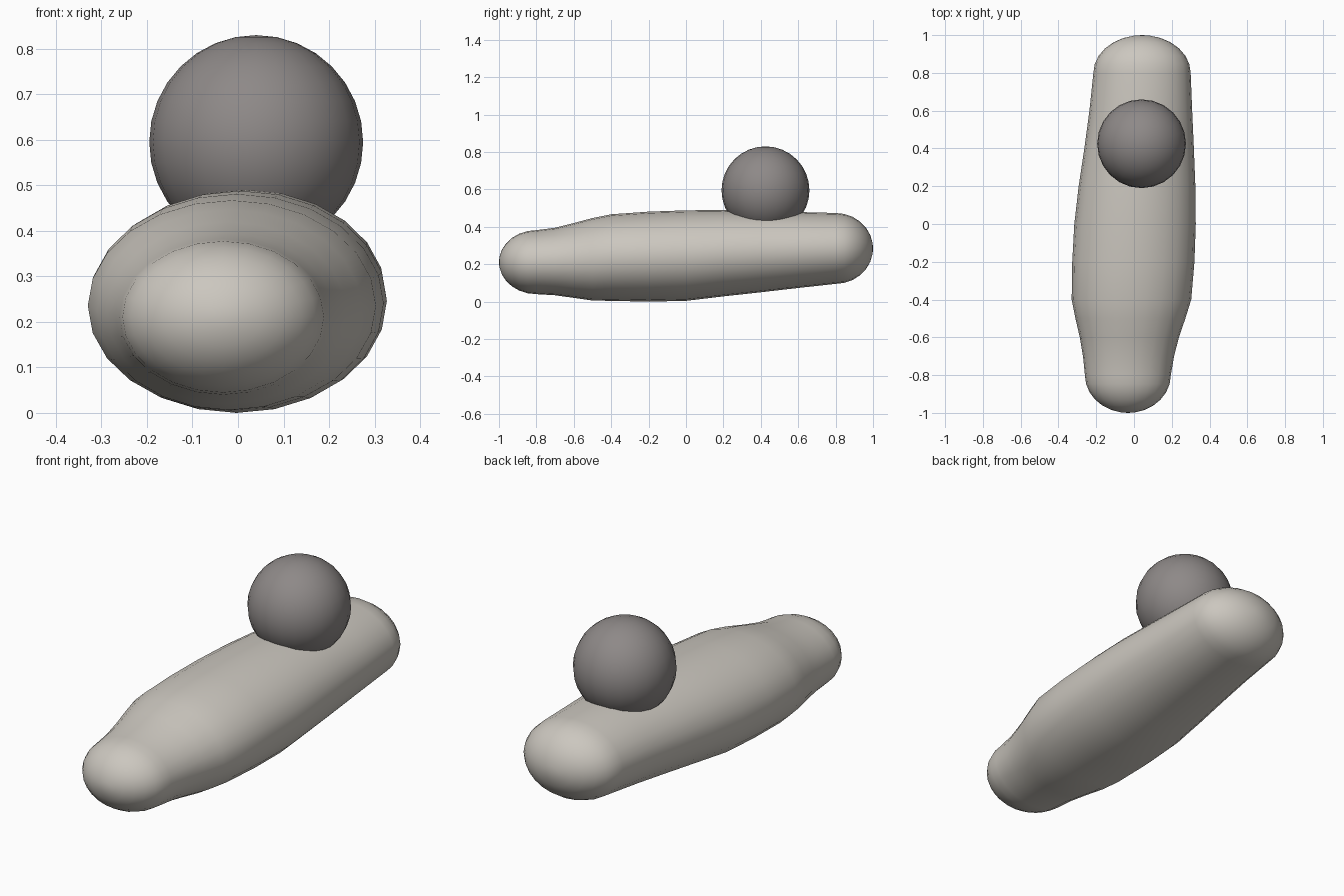
import bpy, bmesh, math

if "Cube" in bpy.data.objects:
    bpy.data.objects.remove(bpy.data.objects["Cube"])

SIDES = 24


def material(name, rgb):
    m = bpy.data.materials.new(name)
    m.diffuse_color = (*rgb, 1)
    m.use_nodes = True
    m.node_tree.nodes["Principled BSDF"].inputs["Base Color"].default_value = m.diffuse_color
    return m


def add_object(name, bm, mat):
    bmesh.ops.recalc_face_normals(bm, faces=bm.faces)
    for f in bm.faces:
        f.smooth = True
    me = bpy.data.meshes.new(name)
    bm.to_mesh(me)
    bm.free()
    me.materials.append(mat)
    ob = bpy.data.objects.new(name, me)
    bpy.context.collection.objects.link(ob)
    return ob


cream = material("warm_cream", (0.60, 0.57, 0.52))
grey = material("warm_grey", (0.27, 0.25, 0.245))

# Body cross-sections: y, x min, x max, z min, z max
sections = [
    (-0.80, -0.26, 0.195, 0.04, 0.382),
    (-0.70, -0.27, 0.212, 0.034, 0.395),
    (-0.60, -0.287, 0.238, 0.02, 0.42),
    (-0.50, -0.31, 0.272, 0.006, 0.447),
    (-0.40, -0.33, 0.303, 0.004, 0.467),
    (-0.20, -0.327, 0.32, 0.0, 0.481),
    (0.00, -0.316, 0.327, 0.004, 0.488),
    (0.20, -0.293, 0.325, 0.028, 0.49),
    (0.40, -0.263, 0.317, 0.05, 0.485),
    (0.60, -0.236, 0.308, 0.073, 0.479),
    (0.80, -0.215, 0.30, 0.095, 0.474),
]
rings = [(y, (a + b) / 2, (c + d) / 2, (b - a) / 2, (d - c) / 2)
         for y, a, b, c, d in sections]


# Rounded ends
def cap(ring, sign):
    y, cx, cz, rx, rz = ring
    out = []
    for i in range(1, 7):
        t = math.radians(i * 13.5)
        out.append((y + sign * 0.2 * math.sin(t), cx, cz,
                    rx * math.cos(t), rz * math.cos(t)))
    return out


rings = cap(rings[0], -1)[::-1] + rings + cap(rings[-1], 1)

# Lofted body
bm = bmesh.new()
loops = []
for y, cx, cz, rx, rz in rings:
    loops.append([bm.verts.new((cx + rx * math.cos(2 * math.pi * k / SIDES), y,
                                cz + rz * math.sin(2 * math.pi * k / SIDES)))
                  for k in range(SIDES)])
for a, b in zip(loops, loops[1:]):
    for k in range(SIDES):
        n = (k + 1) % SIDES
        bm.faces.new((a[k], a[n], b[n], b[k]))
for loop, ring, y in ((loops[0], rings[0], -1), (loops[-1], rings[-1], 1)):
    tip = bm.verts.new((ring[1], y, ring[2]))
    for k in range(SIDES):
        bm.faces.new((loop[k], loop[(k + 1) % SIDES], tip))
add_object("body", bm, cream)

# Ball resting in the top of the body
bm = bmesh.new()
bmesh.ops.create_uvsphere(bm, u_segments=24, v_segments=16, radius=0.235)
ball = add_object("ball", bm, grey)
ball.location = (0.04, 0.425, 0.595)
